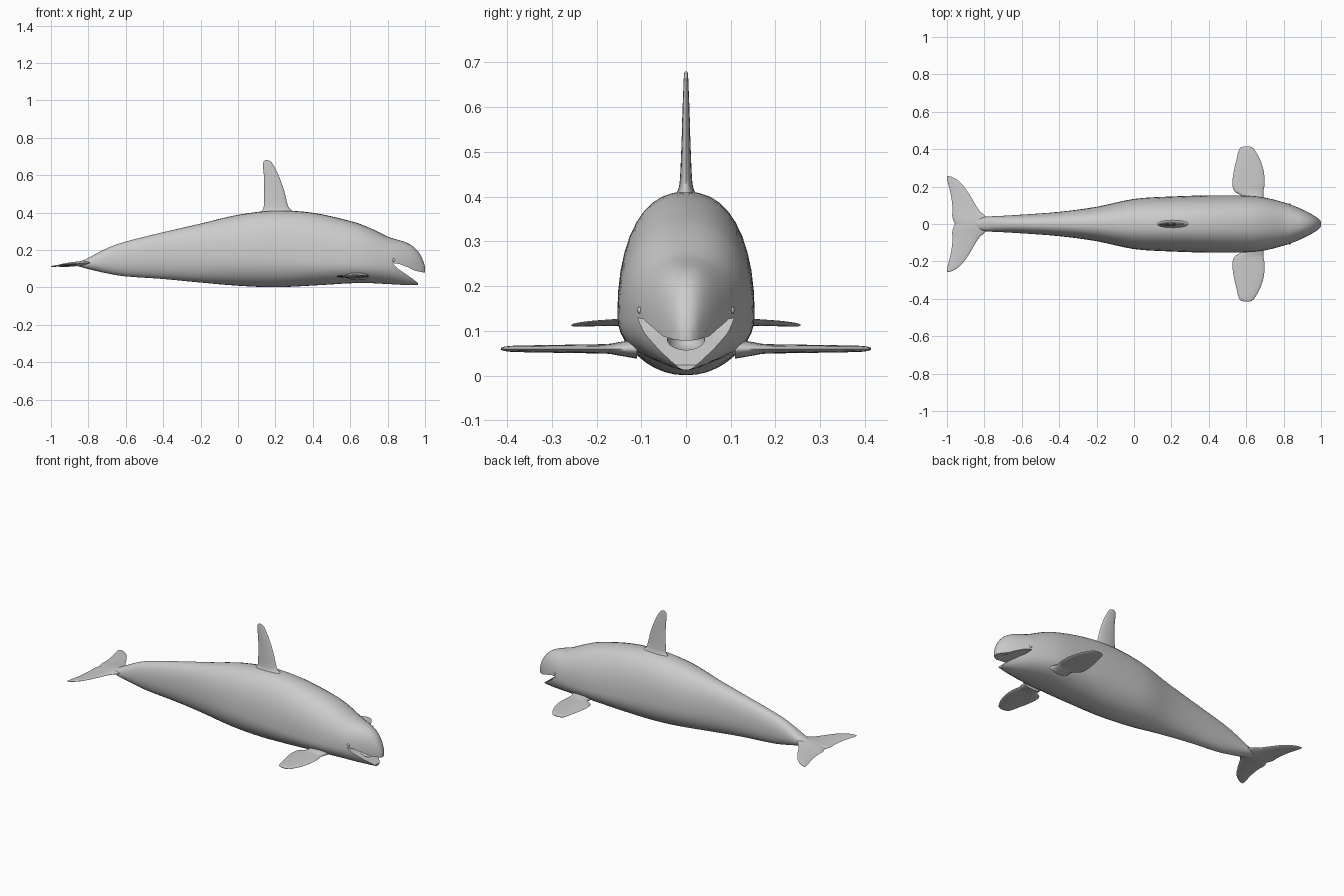
import bpy, bmesh
from math import sin, cos, pi, radians

if "Cube" in bpy.data.objects:
    bpy.data.objects.remove(bpy.data.objects["Cube"])


def smooth_rows(rows, steps):
    """Catmull-Rom interpolation of station rows."""
    out = []
    n = len(rows)
    for i in range(n - 1):
        a, b, c, d = rows[max(i - 1, 0)], rows[i], rows[i + 1], rows[min(i + 2, n - 1)]
        for k in range(steps):
            t = k / steps
            out.append([0.5 * (2 * q + (r - p) * t + (2 * p - 5 * q + 4 * r - s) * t * t
                               + (3 * q - p - 3 * r + s) * t ** 3)
                        for p, q, r, s in zip(a, b, c, d)])
    out.append(list(rows[-1]))
    return out


def shade(obj, angle=45):
    bpy.ops.object.select_all(action='DESELECT')
    obj.select_set(True)
    bpy.context.view_layer.objects.active = obj
    bpy.ops.object.shade_smooth_by_angle(angle=radians(angle))


def loft(name, rings):
    """Skin a list of equal-length point rings and cap both ends."""
    bm = bmesh.new()
    vs = [[bm.verts.new(p) for p in ring] for ring in rings]
    n = len(vs[0])
    for a, b in zip(vs, vs[1:]):
        for i in range(n):
            j = (i + 1) % n
            bm.faces.new((a[i], a[j], b[j], b[i]))
    bm.faces.new(vs[0])
    bm.faces.new(vs[-1])
    bmesh.ops.recalc_face_normals(bm, faces=bm.faces)
    me = bpy.data.meshes.new(name)
    bm.to_mesh(me)
    bm.free()
    obj = bpy.data.objects.new(name, me)
    bpy.context.collection.objects.link(obj)
    return obj


def power(v, p):
    return (1 if v >= 0 else -1) * abs(v) ** (2 / p)


def body_ring(row, n=40):
    x, top, bot, hw, mid = row
    pts = []
    for i in range(n):
        t = 2 * pi * i / n
        c, s = cos(t), sin(t)
        p = 2.3 if s > 0 else 2.1
        h = top - mid if s > 0 else mid - bot
        pts.append((x, hw * power(c, p), mid + h * power(s, p)))
    return pts


def fin(name, rows, place, n=20):
    """Rows: span, trailing x, leading x, half thickness. place maps (x, span, t)."""
    rings = []
    for s, tr, le, th in smooth_rows(rows, 4):
        m, c = (tr + le) / 2, (le - tr) / 2
        rings.append([place(m + c * cos(2 * pi * i / n), s, th * sin(2 * pi * i / n))
                      for i in range(n)])
    obj = loft(name, rings)
    shade(obj, 60)
    return obj


# Body: x, top z, bottom z, half width, z of widest point
body_rows = [
    (-0.90, .126, .118, .010, .122), (-0.85, .137, .112, .022, .125),
    (-0.80, .158, .098, .038, .127), (-0.70, .210, .075, .044, .140),
    (-0.60, .245, .059, .050, .150), (-0.40, .295, .045, .065, .165),
    (-0.20, .341, .026, .092, .170), (0.0, .388, .009, .134, .165),
    (0.20, .411, .001, .147, .155), (0.40, .399, .010, .153, .140),
    (0.60, .355, .022, .152, .130), (0.70, .320, .023, .141, .125),
    (0.80, .272, .018, .116, .122), (0.85, .256, .015, .099, .118),
    (0.90, .240, .013, .078, .112), (0.94, .216, .012, .058, .108),
    (0.97, .182, .014, .040, .102), (0.99, .142, .030, .025, .095),
    (1.0, .108, .065, .012, .088)]
body = loft("body", [body_ring(r) for r in smooth_rows(body_rows, 4)])

# Open mouth: wedge between the jaws plus a hollow
wedge = [(.825, .130), (.86, .126), (.91, .107), (.95, .088), (1.03, .073),
         (1.03, -.03), (.962, -.03), (.962, .024), (.94, .041), (.90, .070), (.86, .096)]
mouth_cut = loft("mouth_cutter", [[(x, y, z) for x, z in wedge] for y in (-.3, .3)])
bpy.ops.mesh.primitive_uv_sphere_add(segments=24, ring_count=12, location=(.885, 0, .082))
hollow_cut = bpy.context.object
hollow_cut.name = "mouth_hollow_cutter"
hollow_cut.scale = (.065, .042, .028)
for cutter in (mouth_cut, hollow_cut):
    cutter.hide_render = True
    mod = body.modifiers.new("mouth", 'BOOLEAN')
    mod.operation = 'DIFFERENCE'
    mod.object = cutter
    bpy.context.view_layer.objects.active = body
    bpy.ops.object.modifier_apply(modifier=mod.name)
    bpy.data.objects.remove(cutter)
shade(body, 40)

# Dorsal fin
fin("dorsal_fin", [
    (.385, .105, .315, .030), (.410, .128, .290, .020), (.435, .138, .268, .014),
    (.520, .140, .246, .010), (.590, .139, .221, .008), (.640, .134, .197, .006),
    (.665, .134, .182, .005), (.676, .139, .170, .004), (.680, .148, .158, .002)],
    lambda x, s, t: (x, t, s))

flipper_rows = [
    (.110, .575, .700, .022), (.150, .572, .692, .015), (.175, .537, .692, .011),
    (.215, .526, .698, .010), (.280, .533, .694, .009), (.340, .547, .676, .008),
    (.385, .557, .652, .007), (.405, .567, .638, .005), (.414, .585, .622, .002)]
fluke_rows = [
    (-.005, -.955, -.77, .012), (.020, -.966, -.775, .012), (.045, -.972, -.797, .010),
    (.080, -.970, -.833, .008), (.150, -.978, -.875, .006), (.205, -.991, -.912, .005),
    (.235, -.998, -.944, .004), (.250, -1.0, -.970, .003), (.256, -.999, -.988, .001)]

# Paired flippers, tail flukes and eyes
for side, sign in (("left", 1), ("right", -1)):
    fin(side + "_flipper", flipper_rows,
        lambda x, s, t: (x, sign * s, .060 + t))
    fin(side + "_fluke", fluke_rows,
        lambda x, s, t: (x, sign * s, .112 + .10 * (x + 1) + t))
    bpy.ops.mesh.primitive_uv_sphere_add(segments=16, ring_count=8, radius=.009,
                                         location=(.832, sign * .1, .146))
    eye = bpy.context.object
    eye.name = side + "_eye"
    shade(eye, 60)
